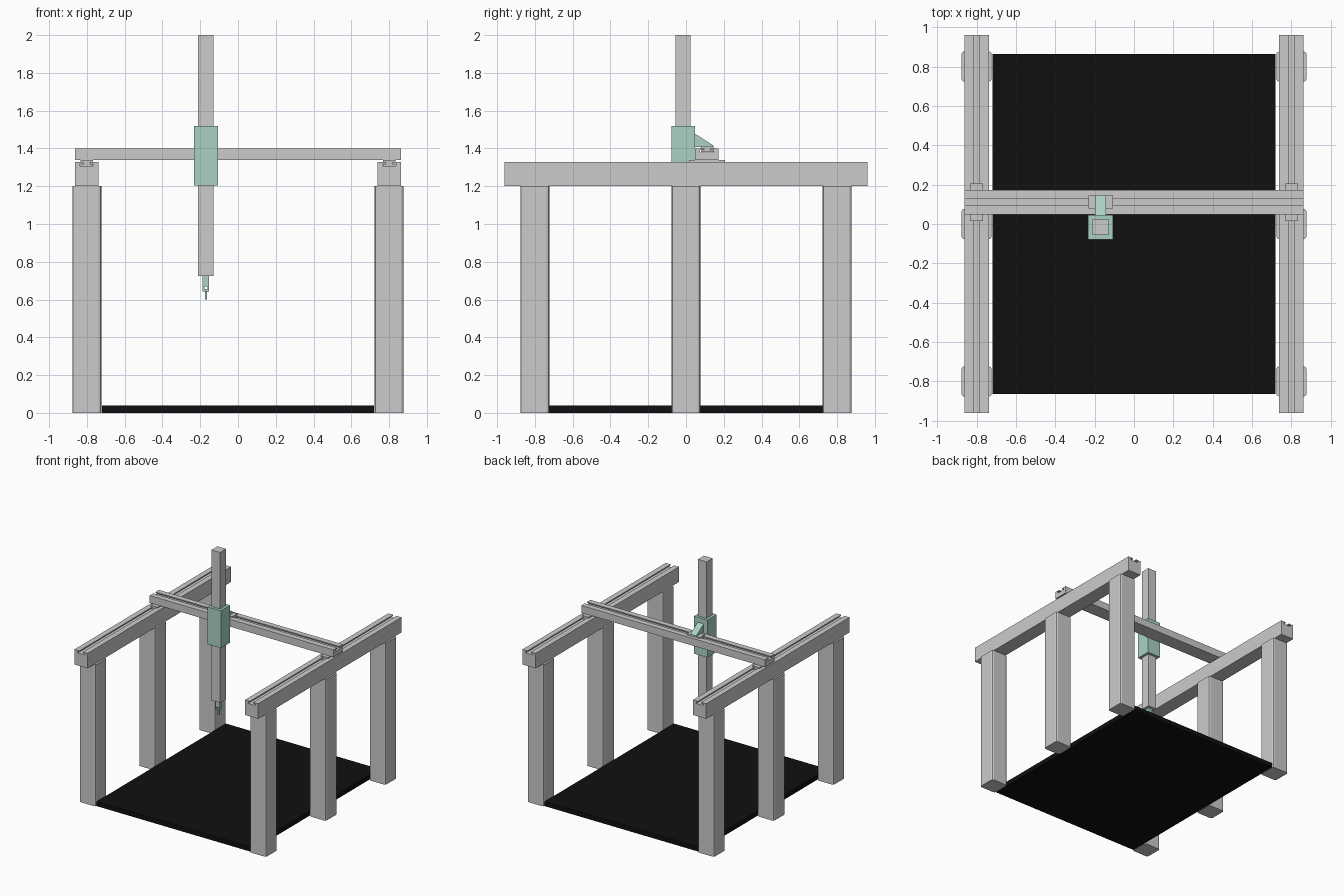
import bpy, bmesh
from mathutils import Vector

if "Cube" in bpy.data.objects:
    bpy.data.objects.remove(bpy.data.objects["Cube"])


def material(name, rgb):
    m = bpy.data.materials.new(name)
    m.diffuse_color = (*rgb, 1)
    m.use_nodes = True
    m.node_tree.nodes["Principled BSDF"].inputs["Base Color"].default_value = m.diffuse_color
    return m


GREEN = material("green_paint", (0.40, 0.64, 0.56))
BLACK = material("black_mat", (0.005, 0.005, 0.005))


def finish(name, bm, mat=None):
    bmesh.ops.recalc_face_normals(bm, faces=bm.faces)
    me = bpy.data.meshes.new(name)
    bm.to_mesh(me)
    bm.free()
    ob = bpy.data.objects.new(name, me)
    bpy.context.collection.objects.link(ob)
    if mat:
        me.materials.append(mat)
    return ob


def box(name, lo, hi, mat=None, chamfer=0):
    bm = bmesh.new()
    bmesh.ops.create_cube(bm, size=1)
    lo, hi = Vector(lo), Vector(hi)
    for v in bm.verts:
        v.co = (lo + hi) / 2 + v.co * (hi - lo)
    if chamfer:
        upright = [e for e in bm.edges
                   if abs(e.verts[0].co.z - e.verts[1].co.z) > 0.01]
        bmesh.ops.bevel(bm, geom=upright, offset=chamfer, segments=2,
                        profile=0.5, affect='EDGES')
    return finish(name, bm, mat)


def extrude(name, points, axis, a, b, mat=None):
    """Sweep a (side, z) profile along the x or y axis from a to b."""
    bm = bmesh.new()
    place = (lambda s, z: (a, s, z)) if axis == 'x' else (lambda s, z: (s, a, z))
    face = bm.faces.new([bm.verts.new(place(s, z)) for s, z in points])
    out = bmesh.ops.extrude_face_region(bm, geom=[face])
    step = Vector((b - a, 0, 0)) if axis == 'x' else Vector((0, b - a, 0))
    bmesh.ops.translate(bm, vec=step,
                        verts=[g for g in out['geom'] if isinstance(g, bmesh.types.BMVert)])
    return finish(name, bm, mat)


def mirrored(half, c):
    """Complete a half profile about the centre c."""
    return [(c + s, z) for s, z in half] + [(c - s, z) for s, z in reversed(half)]


def slotted_beam(name, c, bottom, top, axis, a, b):
    half = [(0.062, bottom), (0.062, top), (0.016, top), (0.016, top - 0.009),
            (0.036, top - 0.009), (0.036, top - 0.022)]
    return extrude(name, mirrored(half, c), axis, a, b)


def slider(name, c, top, axis, a, b, mat=None):
    half = [(0.033, top - 0.020), (0.033, top - 0.011), (0.014, top - 0.011),
            (0.014, top + 0.001), (0.033, top + 0.001), (0.033, top + 0.010)]
    return extrude(name, mirrored(half, c), axis, a, b, mat)


# Work floor
box("work_floor", (-0.72, -0.865, 0), (0.72, 0.865, 0.04), BLACK)

# Posts, side beams and their sliders
for side, sx in (("left", -1), ("right", 1)):
    x = 0.8 * sx
    for row, y in (("front", -0.8), ("middle", 0), ("back", 0.8)):
        box(f"{side}_{row}_post", (x - 0.077, y - 0.077, 0),
            (x + 0.077, y + 0.077, 1.2), chamfer=0.015)
    slotted_beam(f"{side}_side_beam", x, 1.2, 1.328, 'y', -0.96, 0.96)
    slider(f"{side}_slider", x, 1.328, 'y', 0.016, 0.206)

# Cross beam
slotted_beam("cross_beam", 0.11, 1.338, 1.4, 'x', -0.862, 0.862)

# Carriage: slider, housing and sloping bracket
cx, cy = -0.17, -0.015
slider("carriage_slider", 0.112, 1.4, 'x', cx - 0.062, cx + 0.062)
box("carriage_housing", (cx - 0.063, cy - 0.063, 1.203),
    (cx + 0.063, cy + 0.062, 1.52), GREEN)
extrude("carriage_bracket", [(0.045, 1.408), (0.146, 1.408), (0.146, 1.415), (0.045, 1.48)],
        'x', cx - 0.028, cx + 0.028, GREEN)

# Vertical column
box("vertical_column", (cx - 0.041, cy - 0.04, 0.725), (cx + 0.041, cy + 0.04, 2.0))

# Tool: body, two prongs and tip
box("tool_body", (cx - 0.017, cy - 0.017, 0.668), (cx + 0.017, cy + 0.017, 0.725), GREEN)
for side, s in (("left", -1), ("right", 1)):
    px = cx + 0.0125 * s
    box(f"tool_{side}_prong", (px - 0.0045, cy - 0.017, 0.643),
        (px + 0.0045, cy + 0.017, 0.668), GREEN)
box("tool_bridge", (cx - 0.008, cy - 0.017, 0.643), (cx + 0.008, cy + 0.017, 0.655), GREEN)
box("tool_tip", (cx - 0.006, cy - 0.006, 0.6), (cx + 0.006, cy + 0.006, 0.643), GREEN)
